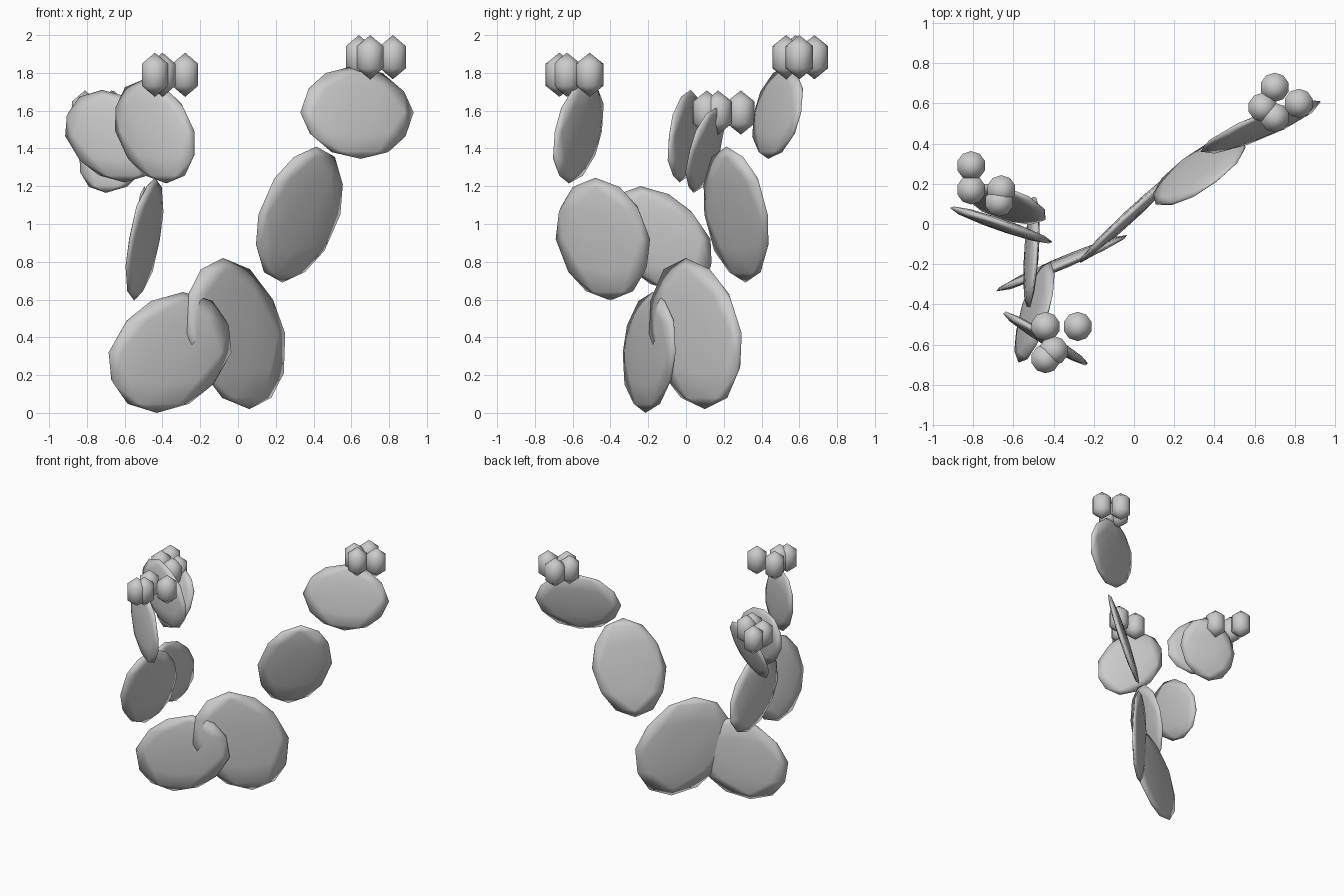
import bpy
import bmesh
from mathutils import Matrix, Vector

cube = bpy.data.objects.get("Cube")
if cube:
    bpy.data.objects.remove(cube, do_unlink=True)

# One plain grey for the whole plant
GREY = (0.6, 0.6, 0.6, 1.0)
grey = bpy.data.materials.new("plain_grey")
grey.use_nodes = True
grey.diffuse_color = GREY
grey.node_tree.nodes["Principled BSDF"].inputs["Base Color"].default_value = GREY

PAD_HALF_THICKNESS = 0.03


def add_object(name, bm):
    bmesh.ops.recalc_face_normals(bm, faces=bm.faces)
    for face in bm.faces:
        face.smooth = True
    mesh = bpy.data.meshes.new(name)
    bm.to_mesh(mesh)
    bm.free()
    mesh.materials.append(grey)
    obj = bpy.data.objects.new(name, mesh)
    bpy.context.collection.objects.link(obj)


def add_pad(name, centre, up, side):
    """Flattened low-poly ball spanned by an up and a side half-axis."""
    up, side = Vector(up), Vector(side)
    normal = side.cross(up).normalized() * PAD_HALF_THICKNESS
    frame = Matrix((normal, side, up)).transposed().to_4x4()
    bm = bmesh.new()
    bmesh.ops.create_icosphere(bm, subdivisions=2, radius=1)
    bm.transform(Matrix.Translation(centre) @ frame)
    add_object(name, bm)


def add_fruit(name, centre):
    """Pointed, faceted fruit standing upright."""
    bm = bmesh.new()
    bmesh.ops.create_uvsphere(bm, u_segments=10, v_segments=3, radius=1)
    bm.transform(Matrix.Translation(centre) @ Matrix.Diagonal((0.084, 0.084, 0.117, 1)))
    add_object(name, bm)


# Flat pads: name, centre, up half-axis, side half-axis
pads = [
    ("base_pad_right", (-0.36, -0.195, 0.32), (0.07, 0.02, 0.32), (0.325, 0.14, 0)),
    ("base_pad_left", (-0.01, 0.05, 0.42), (-0.07, -0.05, 0.4), (0.26, 0.245, 0)),
    ("middle_pad_left", (0.325, 0.265, 1.05), (0.09, -0.05, 0.36), (0.217, 0.168, 0)),
    ("top_pad_left", (0.63, 0.485, 1.59), (-0.02, 0.05, 0.245), (0.3, 0.125, 0)),
    ("middle_pad_front", (-0.495, -0.44, 0.92), (0.055, -0.04, 0.325), (0.08, 0.25, 0)),
    ("middle_pad_back", (-0.51, -0.14, 0.92), (0.015, -0.1, 0.28), (0.025, 0.27, 0)),
    ("top_pad_front", (-0.44, -0.57, 1.49), (-0.06, 0.05, 0.275), (0.21, -0.125, 0)),
    ("top_pad_right", (-0.66, -0.005, 1.465), (-0.06, 0.03, 0.245), (0.255, -0.085, 0)),
    ("top_pad_back", (-0.64, 0.1, 1.39), (0.06, 0.06, 0.225), (0.2, -0.08, 0)),
]
for pad in pads:
    add_pad(*pad)

# Clusters of four fruits: name, height, plan positions
clusters = [
    ("left_fruit", 1.883, [(0.70, 0.68), (0.82, 0.60), (0.64, 0.58), (0.70, 0.53)]),
    ("front_fruit", 1.79, [(-0.44, -0.51), (-0.28, -0.51), (-0.40, -0.63), (-0.44, -0.67)]),
    ("back_fruit", 1.59, [(-0.81, 0.29), (-0.81, 0.17), (-0.66, 0.17), (-0.67, 0.11)]),
]
for name, height, spots in clusters:
    for i, (x, y) in enumerate(spots):
        add_fruit(f"{name}_{i + 1}", (x, y, height))
